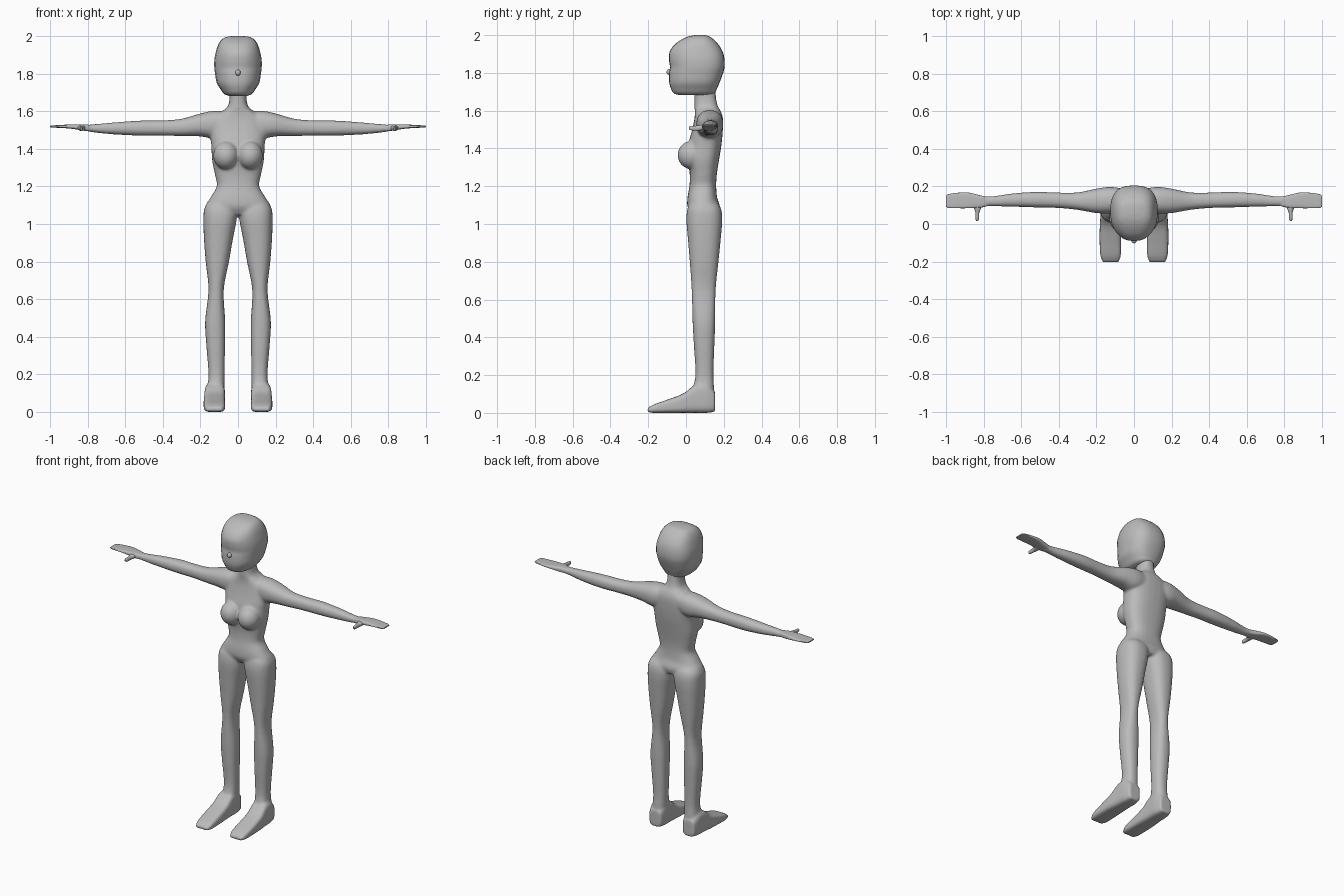
import bpy, bmesh, math
from mathutils import Matrix, Vector

skin = bpy.data.materials.new("plain grey")
skin.diffuse_color = (0.5, 0.5, 0.5, 1)


def spline(rows, steps):
    """Smoothly interpolate section rows."""
    out = []
    for i in range(len(rows) - 1):
        p0, p1, p2 = rows[max(i - 1, 0)], rows[i], rows[i + 1]
        p3 = rows[min(i + 2, len(rows) - 1)]
        for s in range(steps):
            t = s / steps
            h = t * t * (3 - 2 * t)
            row = [p1[0] + (p2[0] - p1[0]) * t]
            span = p2[0] - p1[0]
            for k in range(1, 5):
                m1 = (p2[k] - p0[k]) / ((p2[0] - p0[0]) or 1) * span
                m2 = (p3[k] - p1[k]) / ((p3[0] - p1[0]) or 1) * span
                row.append(p1[k] + (p2[k] - p1[k]) * h
                           + m1 * t * (1 - t) ** 2 - m2 * t * t * (1 - t))
            out.append(row)
    return out + [list(rows[-1])]


def loft(bm, axis, rows, e=2.3, side=1, n=28, steps=4):
    """Rows are (position, a min, a max, b min, b max) along an axis."""
    rings = []
    for t, a0, a1, b0, b1 in spline(rows, steps):
        ring = []
        for i in range(n):
            c, s = math.cos(math.tau * i / n), math.sin(math.tau * i / n)
            a = (a0 + a1) / 2 + (a1 - a0) / 2 * math.copysign(abs(c) ** (2 / e), c)
            b = (b0 + b1) / 2 + (b1 - b0) / 2 * math.copysign(abs(s) ** (2 / e), s)
            x, y, z = {'x': (t, a, b), 'y': (a, t, b), 'z': (a, b, t)}[axis]
            ring.append(bm.verts.new((x * side, y, z)))
        rings.append(ring)
    for r, q in zip(rings, rings[1:]):
        for i in range(n):
            bm.faces.new((r[i], r[(i + 1) % n], q[(i + 1) % n], q[i]))
    bm.faces.new(rings[0])
    bm.faces.new(rings[-1])


def ball(bm, centre, size):
    m = Matrix.Translation(Vector(centre)) @ Matrix.Diagonal((*size, 1))
    bmesh.ops.create_uvsphere(bm, u_segments=24, v_segments=14, radius=1, matrix=m)


def finish(bm, name, angle=40):
    bmesh.ops.recalc_face_normals(bm, faces=bm.faces[:])
    me = bpy.data.meshes.new(name)
    bm.to_mesh(me)
    bm.free()
    me.materials.append(skin)
    ob = bpy.data.objects.new(name, me)
    bpy.context.collection.objects.link(ob)
    bpy.ops.object.select_all(action='DESELECT')
    ob.select_set(True)
    bpy.context.view_layer.objects.active = ob
    bpy.ops.object.shade_smooth_by_angle(angle=math.radians(angle))
    return ob


def sym(rows):
    return [(z, -w, w, y0, y1) for z, w, y0, y1 in rows]


# Body: torso, neck, arms, legs and feet blended into one skin
bm = bmesh.new()
loft(bm, 'z', sym([
    (1.05, .14, .03, .17), (1.09, .174, .008, .18), (1.14, .147, .008, .165),
    (1.20, .113, .018, .16), (1.26, .122, .02, .163), (1.34, .138, .01, .175),
    (1.42, .142, .012, .188), (1.50, .150, .033, .195), (1.56, .135, .045, .195),
    (1.595, .09, .047, .185), (1.62, .058, .045, .17), (1.66, .046, .045, .16),
    (1.72, .046, .04, .155)]), e=2.5)
for s in (1, -1):
    ball(bm, (.064 * s, .03, 1.365), (.068, .075, .075))
    # arm
    loft(bm, 'x', [
        (.06, .06, .19, 1.47, 1.60), (.13, .055, .197, 1.455, 1.602),
        (.20, .058, .188, 1.466, 1.588), (.30, .075, .168, 1.468, 1.560),
        (.40, .085, .167, 1.470, 1.551), (.52, .088, .171, 1.470, 1.550),
        (.65, .092, .162, 1.476, 1.541), (.75, .094, .148, 1.485, 1.532),
        (.81, .092, .150, 1.494, 1.527)], side=s)
    # leg
    loft(bm, 'z', [
        (.06, .076, .162, .03, .148), (.12, .073, .163, .035, .149),
        (.20, .072, .157, .05, .145), (.35, .069, .168, .042, .15),
        (.48, .068, .175, .035, .155), (.65, .076, .157, .03, .157),
        (.80, .048, .172, .02, .172), (.92, .027, .181, .010, .184),
        (1.03, .006, .184, .002, .192), (1.09, .004, .176, .01, .182),
        (1.13, .02, .14, .03, .15)], e=2.4, side=s)
    # foot
    loft(bm, 'y', [
        (-.203, .082, .168, .004, .026), (-.17, .070, .179, .0, .045),
        (-.09, .068, .183, .0, .073), (-.01, .069, .182, .0, .105),
        (.05, .069, .178, .0, .15), (.11, .070, .174, .0, .15),
        (.154, .08, .163, .006, .11)], e=4, side=s)
body = finish(bm, "body")
mod = body.modifiers.new("blend", 'REMESH')
mod.mode = 'VOXEL'
mod.voxel_size = .0075
mod.use_smooth_shade = True
mod = body.modifiers.new("soften", 'SMOOTH')
mod.factor = .5
mod.iterations = 7

# Head: rounded skull with boxier back, and a small nose
bm = bmesh.new()
loft(bm, 'z', sym([
    (1.682, .05, -.035, .10), (1.69, .072, -.062, .145), (1.715, .092, -.079, .163),
    (1.75, .113, -.089, .178), (1.80, .122, -.089, .197), (1.83, .126, -.085, .204),
    (1.87, .126, -.090, .204), (1.91, .119, -.087, .195), (1.95, .107, -.060, .172),
    (1.98, .088, -.018, .143), (1.995, .062, .02, .12), (2.0, .03, .05, .10)]), e=2.7)
for v in bm.verts:
    if v.co.y < .06:  # narrow the face towards the front
        v.co.x *= 1 - .22 * min(1, (.06 - v.co.y) / .15) ** 2
ball(bm, (0, -.088, 1.805), (.014, .015, .016))
finish(bm, "head", 50)

# Hands: flat mitten plus one pointing thumb
for s, side in ((1, "left"), (-1, "right")):
    bm = bmesh.new()
    loft(bm, 'x', [
        (.77, .098, .142, 1.493, 1.525), (.82, .086, .153, 1.496, 1.530),
        (.88, .084, .167, 1.506, 1.530), (.94, .084, .166, 1.511, 1.527),
        (.99, .086, .158, 1.513, 1.524), (1.0, .092, .152, 1.515, 1.522)],
        e=3.5, side=s)
    loft(bm, 'y', [
        (.015, .831, .839, 1.502, 1.514), (.022, .826, .842, 1.497, 1.518),
        (.06, .823, .844, 1.494, 1.521), (.08, .815, .85, 1.496, 1.524),
        (.11, .805, .86, 1.50, 1.524)], e=2.5, side=s, n=14)
    finish(bm, side + "_hand", 50)
